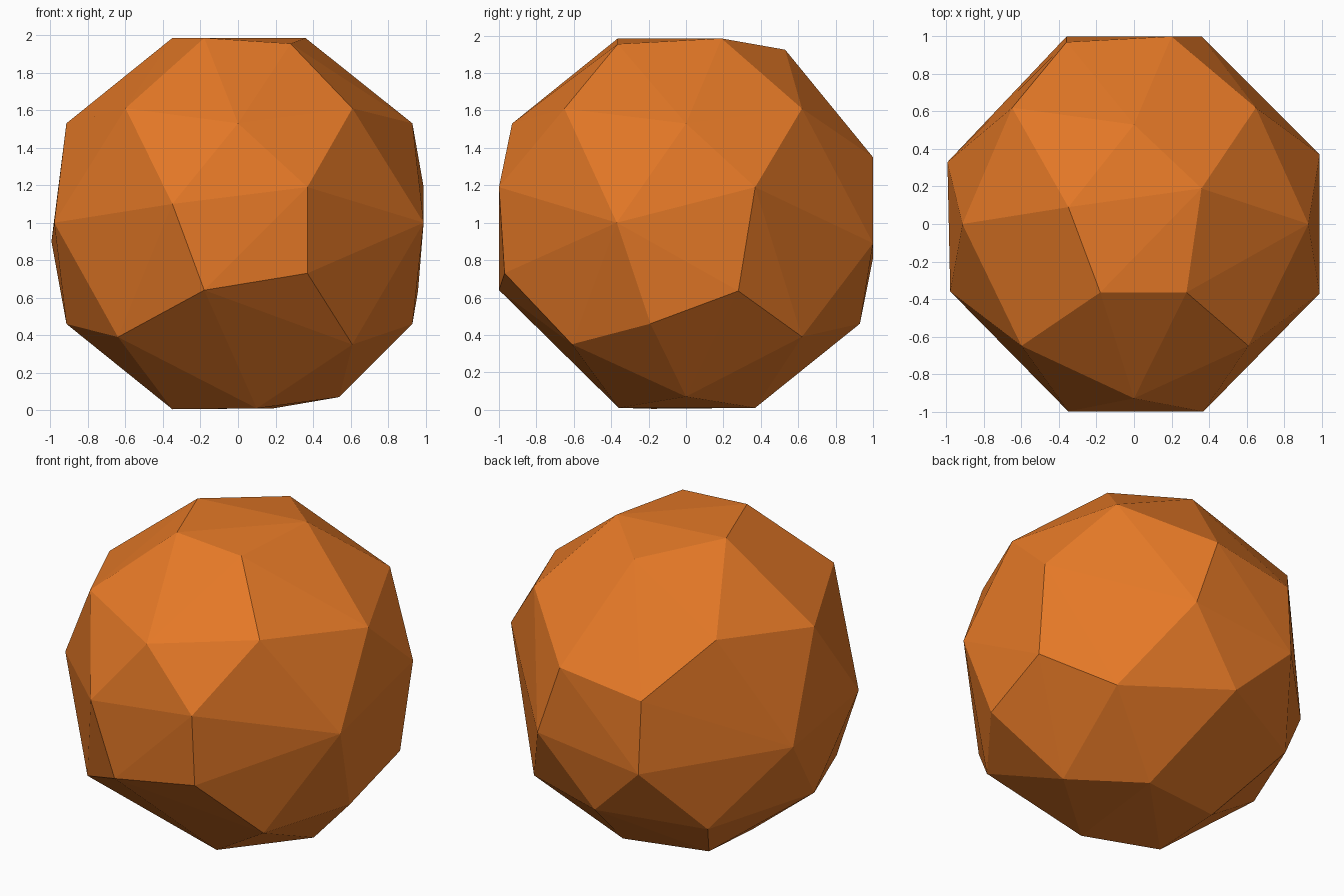
import bpy, bmesh

if "Cube" in bpy.data.objects:
    bpy.data.objects.remove(bpy.data.objects["Cube"])

# Key points of the faceted ball, measured from its centre, grouped by side
corners = [(.61, -.65, .61), (-.60, -.65, .61), (.65, .62, .61), (-.65, .62, .61),
           (-.64, -.62, -.61), (.61, -.61, -.65), (.65, .62, -.61), (-.61, .65, -.61)]
ridges = [(0, -.93, .53), (.93, 0, .53), (-.915, 0, .53), (0, .53, .925),
          (.54, 0, -.93), (-.915, 0, -.54), (0, .93, -.54)]
front = [(-.35, -1, .10), (.37, -1, .19), (.37, -.97, -.27), (-.18, -1, -.36)]
right = [(.99, -.37, 0), (.99, .37, .19), (.96, .28, -.365), (.93, -.19, -.54)]
back = [(.20, 1, .35), (-.36, .97, .27), (.36, 1, -.11), (-.36, 1, -.19)]
left = [(-.98, -.36, 0), (-.995, .33, -.10)]
top = [(-.35, .09, .985), (.36, .19, .985), (.28, -.365, .955), (-.18, -.365, .985)]
bottom = [(.10, -.36, -.99), (.19, .37, -.99), (-.36, .28, -.96), (-.35, -.18, -.995)]

# Stretch a flat-faced convex skin over the points
bm = bmesh.new()
for x, y, z in corners + ridges + front + right + back + left + top + bottom:
    bm.verts.new((x, y, z + 1))
bmesh.ops.convex_hull(bm, input=bm.verts[:])
loose = [v for v in bm.verts if not v.link_faces]
bmesh.ops.delete(bm, geom=loose, context='VERTS')
bmesh.ops.recalc_face_normals(bm, faces=bm.faces[:])

mesh = bpy.data.meshes.new("faceted_ball")
bm.to_mesh(mesh)
bm.free()
ball = bpy.data.objects.new("faceted_ball", mesh)
bpy.context.collection.objects.link(ball)

# Single orange colour
orange = bpy.data.materials.new("orange")
orange.diffuse_color = (0.78, 0.19, 0.02, 1)
orange.use_nodes = True
orange.node_tree.nodes["Principled BSDF"].inputs["Base Color"].default_value = orange.diffuse_color
mesh.materials.append(orange)
